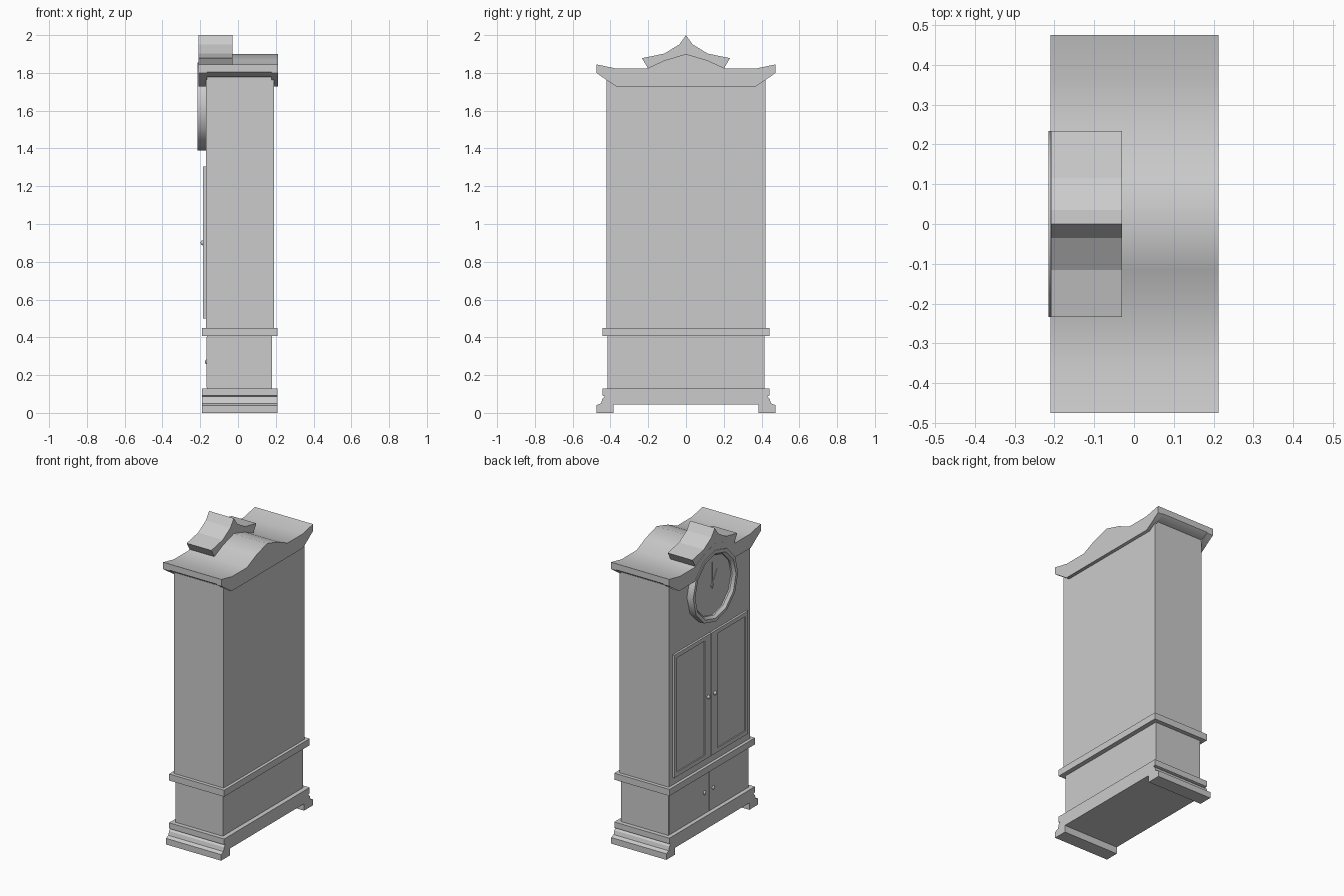
import bpy, bmesh, math

if "Cube" in bpy.data.objects:
    bpy.data.objects.remove(bpy.data.objects["Cube"])


def make(name, bm, smooth=None):
    bmesh.ops.recalc_face_normals(bm, faces=bm.faces)
    me = bpy.data.meshes.new(name)
    bm.to_mesh(me)
    bm.free()
    ob = bpy.data.objects.new(name, me)
    bpy.context.collection.objects.link(ob)
    if smooth:
        bpy.ops.object.select_all(action='DESELECT')
        ob.select_set(True)
        bpy.context.view_layer.objects.active = ob
        bpy.ops.object.shade_smooth_by_angle(angle=math.radians(smooth))
    return ob


def extrude(name, pts, x0, x1, smooth=None):
    """Extrude a (y, z) outline along x."""
    bm = bmesh.new()
    a = [bm.verts.new((x0, y, z)) for y, z in pts]
    b = [bm.verts.new((x1, y, z)) for y, z in pts]
    bm.faces.new(a)
    bm.faces.new(b)
    for i in range(len(pts)):
        j = (i + 1) % len(pts)
        bm.faces.new((a[i], a[j], b[j], b[i]))
    return make(name, bm, smooth)


def box(name, x0, x1, y0, y1, z0, z1):
    return extrude(name, [(y0, z0), (y1, z0), (y1, z1), (y0, z1)], x0, x1)


def mirror(half):
    """Complete an outline given its +y half, starting and ending near y = 0."""
    return half + [(-y, z) for y, z in reversed(half) if y > 1e-6]


def lathe(name, section, zc, closed, sides=12, smooth=None):
    """Revolve an (r, x) section around an x axis at height zc."""
    bm = bmesh.new()
    rings = []
    for k in range(sides):
        t = 2 * math.pi * k / sides
        rings.append([bm.verts.new((x, r * math.cos(t), zc + r * math.sin(t))) for r, x in section])
    n = len(section)
    for k in range(sides):
        p, q = rings[k], rings[(k + 1) % sides]
        for i in range(n if closed else n - 1):
            j = (i + 1) % n
            bm.faces.new((p[i], p[j], q[j], q[i]))
    if not closed:
        bm.faces.new([r[0] for r in rings])
        bm.faces.new([r[-1] for r in rings])
    return make(name, bm, smooth)


def knob(name, x, y, z, r):
    bm = bmesh.new()
    bmesh.ops.create_uvsphere(bm, u_segments=10, v_segments=6, radius=r)
    bmesh.ops.translate(bm, verts=bm.verts, vec=(x, y, z))
    make(name, bm, 60)


# Plinth with moulded ends and runner feet
extrude("plinth", mirror([(0.385, 0.045), (0.385, 0), (0.475, 0), (0.475, 0.04), (0.45, 0.05),
                          (0.443, 0.075), (0.43, 0.088), (0.443, 0.092), (0.443, 0.13)]), -0.19, 0.21)

# Cabinet bodies and waist moulding
box("lower_cabinet", -0.163, 0.18, -0.415, 0.415, 0.12, 0.42)
box("waist_moulding", -0.19, 0.21, -0.443, 0.443, 0.407, 0.45)
box("trunk", -0.17, 0.19, -0.42, 0.42, 0.44, 1.79)

# Hood: roof slab between a front and a back plate
roof_top = [(0.475, 1.845), (0.365, 1.822), (0.21, 1.822), (0.115, 1.866), (0, 1.9)]
extrude("hood_roof", mirror([(0.40, 1.777), (0.435, 1.777), (0.475, 1.805)] + roof_top),
        -0.166, 0.178, 50)
extrude("hood_back_plate", mirror([(0.37, 1.728), (0.475, 1.80)] + roof_top), 0.177, 0.212, 50)
arch = [(0.215 * math.cos(math.radians(a)), 1.622 + 0.215 * math.sin(math.radians(a)))
        for a in (150, 120, 90, 60, 30)]
extrude("hood_front_plate", mirror([(0.37, 1.728), (0.475, 1.80)] + roof_top) + arch,
        -0.21, -0.165, 50)

# Crest on the front of the hood
extrude("hood_crest", [(0, 2.0), (0.035, 1.951), (0.115, 1.902), (0.233, 1.878), (0.2, 1.822), (0.115, 1.864),
                       (0, 1.898), (-0.115, 1.864), (-0.2, 1.822), (-0.233, 1.878),
                       (-0.115, 1.902), (-0.035, 1.951)], -0.209, -0.03)

# Clock ring, dial and hands
ZC = 1.622
lathe("clock_ring", [(0.233, -0.168), (0.233, -0.215), (0.212, -0.215), (0.197, -0.198), (0.197, -0.168)],
      ZC, True, smooth=35)
lathe("clock_dial", [(0.205, -0.168), (0.205, -0.188)], ZC, False)
lathe("hand_hub", [(0.012, -0.186), (0.012, -0.195)], ZC, False)
for name, ang, length, x in (("minute_hand", 90, 0.15, -0.194), ("hour_hand", 120, 0.1, -0.192)):
    c, s = math.cos(math.radians(ang)), math.sin(math.radians(ang))
    flat = [(-0.02, -0.004), (length, -0.003), (length, 0.003), (-0.02, 0.004)]
    extrude(name, [(u * c - v * s, ZC + u * s + v * c) for u, v in flat], x, x + 0.003)

# Trunk doors: raised frames around recessed panels, plus lower doors
for side, s in (("left", 1), ("right", -1)):
    def strip(name, x0, x1, ya, yb, z0, z1):
        box(side + "_" + name, x0, x1, min(s * ya, s * yb), max(s * ya, s * yb), z0, z1)
    strip("door_panel", -0.176, -0.168, 0.06, 0.36, 0.51, 1.28)
    strip("door_inner_stile", -0.184, -0.168, 0.002, 0.065, 0.5, 1.305)
    strip("door_outer_stile", -0.184, -0.168, 0.355, 0.382, 0.5, 1.305)
    strip("door_top_rail", -0.184, -0.168, 0.065, 0.355, 1.278, 1.305)
    strip("door_bottom_rail", -0.184, -0.168, 0.065, 0.355, 0.5, 0.527)
    knob(side + "_door_knob", -0.186, s * 0.035, 0.9, 0.013)
    strip("lower_door", -0.166, -0.16, 0.004, 0.41, 0.135, 0.402)
    knob(side + "_lower_knob", -0.162, s * 0.045, 0.27, 0.014)
